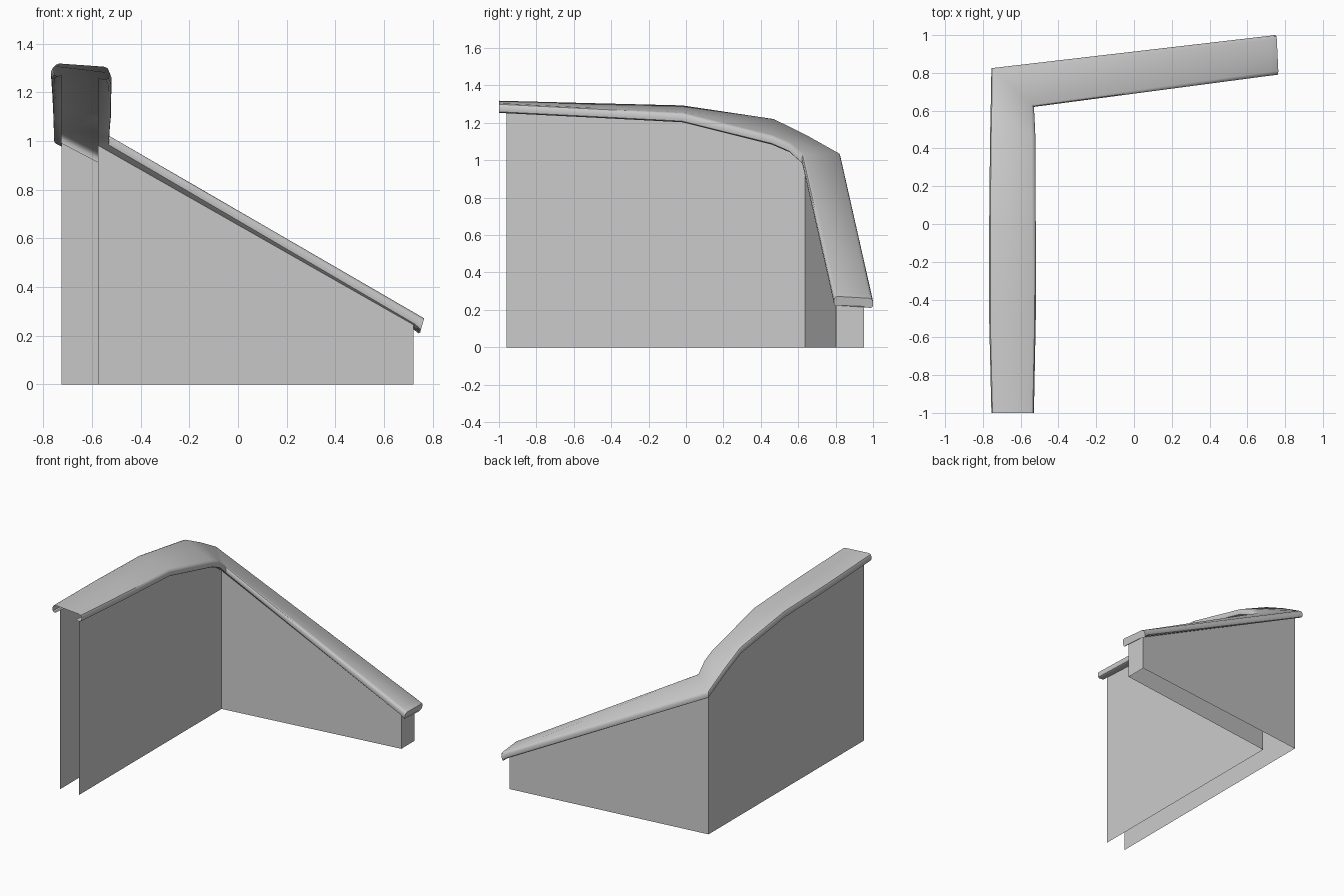
import bpy
from mathutils import Vector

old = bpy.data.objects.get("Cube")
if old:
    bpy.data.objects.remove(old)

grey = bpy.data.materials.new("stone_grey")
grey.use_nodes = True
COLOUR = (0.6, 0.6, 0.6, 1)
grey.diffuse_color = COLOUR
grey.node_tree.nodes["Principled BSDF"].inputs["Base Color"].default_value = COLOUR

# Coping rails: matching points on the inner and the outer edge
inner = [(-.53, -1, 1.305), (-.529, -.96, 1.303), (-.52, -.5, 1.28), (-.52, -.02, 1.255),
         (-.522, .46, 1.135), (-.526, .55, 1.095), (-.53, .62, 1.03),
         (.725, .786, .295), (.765, .79, .272)]
outer = [(-.755, -1, 1.318), (-.756, -.96, 1.317), (-.767, -.5, 1.305), (-.767, -.02, 1.293),
         (-.762, .47, 1.22), (-.758, .65, 1.135), (-.755, .825, 1.04),
         (.715, .996, .283), (.755, 1, .262)]
inner = [Vector(p) for p in inner]
outer = [Vector(p) for p in outer]
CORNER = 6
LAST = len(inner) - 1

# Edge moulding: inset from the rail, drop below it
MOULDING = [(.012, .052), (.002, .046), (0, .036), (0, .018), (.006, .006), (.02, 0)]


def wall_line(i, side):
    """Plan position where the wall meets the underside of the coping."""
    rail = (inner, outer)[side][i]
    if i < CORNER:
        return (-.575, -.725)[side], rail.y
    if i == CORNER:
        return ((-.575, .637), (-.725, .783))[side]
    return (.72 if i < LAST else .75), (.803, .952)[side]


def half_section(i, side):
    """Points from the wall, under the lip and over to the flat top."""
    rail, other = (inner, outer)[side][i], (outer, inner)[side][i]
    across = Vector((other.x - rail.x, other.y - rail.y, 0)).normalized()
    x, y = wall_line(i, side)
    points = [Vector((x, y, rail.z - .048))]
    for inset, drop in MOULDING:
        lean = -.3 * drop if i == LAST else 0
        points.append(rail + across * inset + Vector((lean, 0, -drop)))
    return points


def make_object(name, verts, faces):
    mesh = bpy.data.meshes.new(name)
    mesh.from_pydata(verts, [], faces)
    mesh.materials.append(grey)
    obj = bpy.data.objects.new(name, mesh)
    bpy.context.collection.objects.link(obj)
    return obj


def loft(sections):
    n = len(sections[0])
    verts = [p for s in sections for p in s]
    faces = []
    for i in range(len(sections) - 1):
        for j in range(n - 1):
            a, b = i * n + j, (i + 1) * n + j
            faces.append((a, b, b + 1, a + 1))
    return verts, faces


# Coping: open at the front end, capped at the low end
sections = [half_section(i, 0) + half_section(i, 1)[::-1] for i in range(LAST + 1)]
verts, faces = loft(sections)
n = len(sections[0])
start = LAST * n
faces.append(tuple(reversed(range(start, start + n))))
faces.append((start - n, start - 1, start + n - 1, start))
coping = make_object("coping", verts, faces)
bpy.context.view_layer.objects.active = coping
coping.select_set(True)
bpy.ops.object.shade_smooth_by_angle(angle=.7)
coping.select_set(False)

# Walls: two thin skins under the coping, open below
for side, name in enumerate(("inner_wall", "outer_wall")):
    strips = []
    for i in range(1, LAST):
        top = half_section(i, side)[0]
        foot = Vector((top.x, top.y, 0))
        strips.append([foot, top] if side == 0 else [top, foot])
    make_object(name, *loft(strips))

# Closed low end of the short wall
a, b = (half_section(LAST - 1, s)[0] for s in (0, 1))
make_object("end_wall", [(a.x, a.y, 0), (b.x, b.y, 0), b, a], [(0, 1, 2, 3)])
